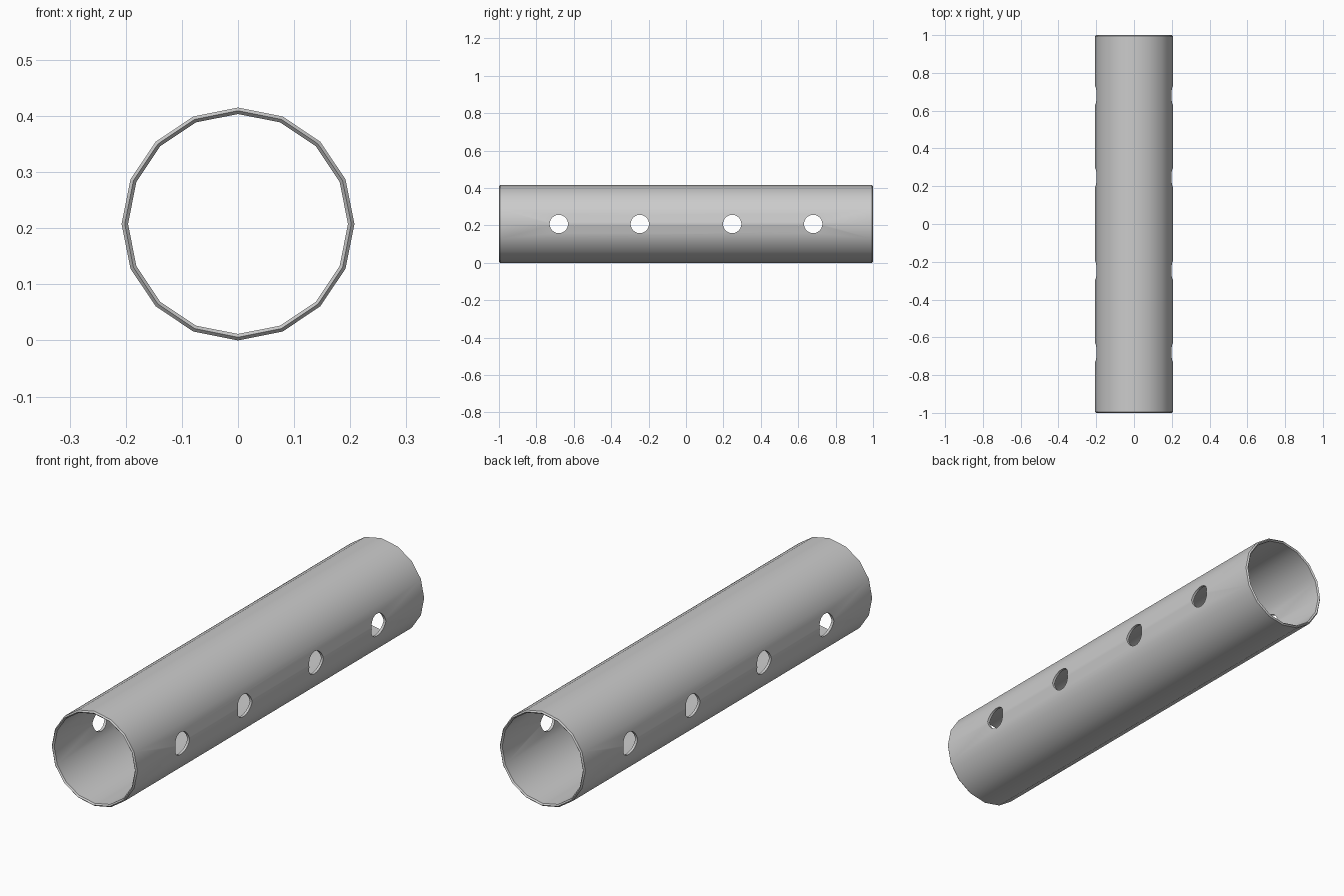
import bpy, bmesh
from math import cos, sin, tau, pi, radians

if "Cube" in bpy.data.objects:
    bpy.data.objects.remove(bpy.data.objects["Cube"])

SIDES, R_OUT, R_IN, HALF, CHAMFER = 16, 0.2075, 0.196, 1.0, 0.006
R_MID = (R_OUT + R_IN) / 2
HOLE_R, HOLE_Y = 0.049, (-0.68, -0.247, 0.247, 0.68)

# Tube: closed wall profile (radius, y) with pointed rims, swept round the y axis
profile = [(R_OUT, -HALF + CHAMFER), (R_OUT, HALF - CHAMFER), (R_MID, HALF),
           (R_IN, HALF - CHAMFER), (R_IN, -HALF + CHAMFER), (R_MID, -HALF)]
bm = bmesh.new()
rings = [[bm.verts.new((r * cos(tau * i / SIDES), y, R_OUT + r * sin(tau * i / SIDES)))
          for i in range(SIDES)] for r, y in profile]
for a, b in zip(rings, rings[1:] + rings[:1]):
    for i in range(SIDES):
        j = (i + 1) % SIDES
        bm.faces.new((a[i], a[j], b[j], b[i]))
bmesh.ops.recalc_face_normals(bm, faces=bm.faces)
mesh = bpy.data.meshes.new("tube")
bm.to_mesh(mesh)
bm.free()
tube = bpy.data.objects.new("tube", mesh)
bpy.context.collection.objects.link(tube)

# Cross holes: each drill passes through both walls
for y in HOLE_Y:
    bpy.ops.mesh.primitive_cylinder_add(vertices=32, radius=HOLE_R, depth=0.6,
                                        location=(0, y, R_OUT), rotation=(0, pi / 2, 0))
    drill = bpy.context.object
    drill.name = "hole_cutter"
    drill.hide_render = True
    cut = tube.modifiers.new("hole", 'BOOLEAN')
    cut.operation, cut.solver, cut.object = 'DIFFERENCE', 'EXACT', drill
    bpy.ops.object.select_all(action='DESELECT')
    bpy.context.view_layer.objects.active = tube
    tube.select_set(True)
    bpy.ops.object.modifier_apply(modifier=cut.name)
    bpy.data.objects.remove(drill)

# Smooth walls, sharp rims and hole edges
bpy.ops.object.shade_smooth_by_angle(angle=radians(30))
